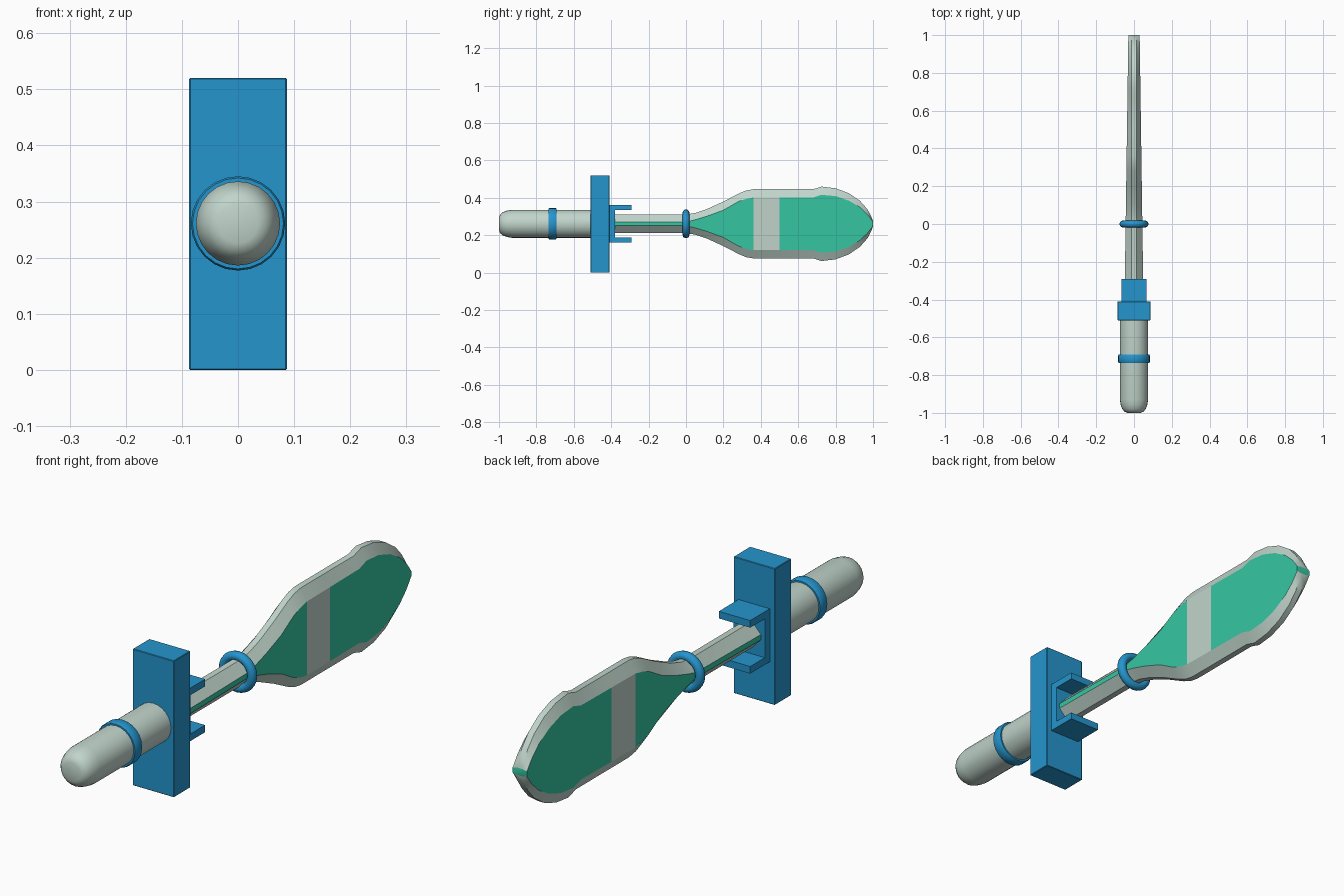
import bpy, bmesh, math
from mathutils import Matrix

if "Cube" in bpy.data.objects:
    bpy.data.objects.remove(bpy.data.objects["Cube"])

ZC = 0.261  # height of the long axis


def material(name, rgb):
    m = bpy.data.materials.new(name)
    m.diffuse_color = (*rgb, 1)
    m.use_nodes = True
    m.node_tree.nodes["Principled BSDF"].inputs["Base Color"].default_value = m.diffuse_color
    return m


GREY = material("pale grey", (0.53, 0.66, 0.60))
BLUE = material("blue", (0.018, 0.30, 0.61))
GREEN = material("sea green", (0.035, 0.56, 0.36))


def finish(bm, name, mats, angle=30):
    bmesh.ops.recalc_face_normals(bm, faces=bm.faces[:])
    me = bpy.data.meshes.new(name)
    bm.to_mesh(me)
    bm.free()
    for m in mats:
        me.materials.append(m)
    ob = bpy.data.objects.new(name, me)
    bpy.context.collection.objects.link(ob)
    bpy.ops.object.select_all(action='DESELECT')
    ob.select_set(True)
    bpy.context.view_layer.objects.active = ob
    bpy.ops.object.shade_smooth_by_angle(angle=math.radians(angle))
    return ob


def loft(bm, rings, closed=False):
    """Bridge rings of points; returns side faces as (ring, side, face)."""
    vs = [[bm.verts.new(p) for p in r] for r in rings]
    n, out = len(vs[0]), []
    for i in range(len(vs) - (0 if closed else 1)):
        a, b = vs[i], vs[(i + 1) % len(vs)]
        for k in range(n):
            j = (k + 1) % n
            out.append((i, k, bm.faces.new((a[k], a[j], b[j], b[k]))))
    caps = [] if closed else [bm.faces.new(vs[0]), bm.faces.new(vs[-1])]
    return out, caps


def lathe(name, profile, mat, sides=24, closed=False):
    """Turn (y, radius) points round the long axis."""
    bm = bmesh.new()
    rings = [[(r * math.cos(2 * math.pi * k / sides), y,
               ZC + r * math.sin(2 * math.pi * k / sides)) for k in range(sides)]
             for y, r in profile]
    loft(bm, rings, closed)
    return finish(bm, name, [mat], 40)


def box(name, x, y0, y1, z0, z1, mat, bevel=0.0):
    bm = bmesh.new()
    bmesh.ops.create_cube(bm, size=1, matrix=Matrix.Translation((0, (y0 + y1) / 2, (z0 + z1) / 2))
                          @ Matrix.Diagonal((2 * x, y1 - y0, z1 - z0, 1)))
    if bevel:
        bmesh.ops.bevel(bm, geom=bm.edges[:], offset=bevel, segments=1, affect='EDGES')
    return finish(bm, name, [mat])


# Handle with domed pommel, and its band
lathe("handle", [(-1.0, 0.035), (-0.994, 0.05), (-0.98, 0.062), (-0.958, 0.07),
                 (-0.93, 0.075), (-0.5, 0.075)], GREY)
lathe("handle_band", [(-0.735, 0.07), (-0.735, 0.081), (-0.73, 0.084),
                      (-0.697, 0.084), (-0.692, 0.081), (-0.692, 0.07)], BLUE, closed=True)

# Guard block and the C-shaped bracket in front of it
box("guard", 0.087, -0.51, -0.41, 0.0, 0.52, BLUE, 0.002)
box("bracket_plate", 0.066, -0.412, -0.38, 0.16, 0.362, BLUE)
for label, z0, z1 in (("upper", 0.335, 0.362), ("lower", 0.16, 0.187)):
    box("bracket_arm_" + label, 0.066, -0.385, -0.292, z0, z1, BLUE)

# Collar ring around the shaft
lathe("collar_ring", [(0.018 * math.cos(a), 0.06 + 0.017 * math.sin(a))
                      for a in (2 * math.pi * k / 12 for k in range(12))], BLUE, closed=True)

# Blade stations: y, outer half height, half height of the flat side
stations = [(-0.4, 0.05, 0.01), (0.0, 0.05, 0.01), (0.05, 0.058, 0.022), (0.11, 0.078, 0.04),
            (0.2, 0.119, 0.073), (0.28, 0.161, 0.119), (0.32, 0.178, 0.133),
            (0.36, 0.185, 0.141), (0.5, 0.185, 0.141), (0.68, 0.185, 0.141),
            (0.725, 0.199, 0.155), (0.8, 0.19, 0.148), (0.87, 0.164, 0.124),
            (0.93, 0.123, 0.088), (0.97, 0.078, 0.05), (0.99, 0.04, 0.024), (1.0, 0.014, 0.01)]
rings = []
for y, H, h in stations:
    w, t = 0.05 - 0.02 * (y + 0.4) / 1.4, 0.012
    rings.append([(x, y, ZC + z) for x, z in ((w, h), (t, H), (-t, H), (-w, h),
                                              (-w, -h), (-t, -H), (t, -H), (w, -h))])
bm = bmesh.new()
faces, caps = loft(bm, rings)
# Flat sides are green except for the cross stripe
for i, k, f in faces:
    if k in (3, 7) and stations[i][0] != 0.36:
        f.material_index = 1
caps[1].material_index = 1
finish(bm, "blade", [GREY, GREEN], 25)
